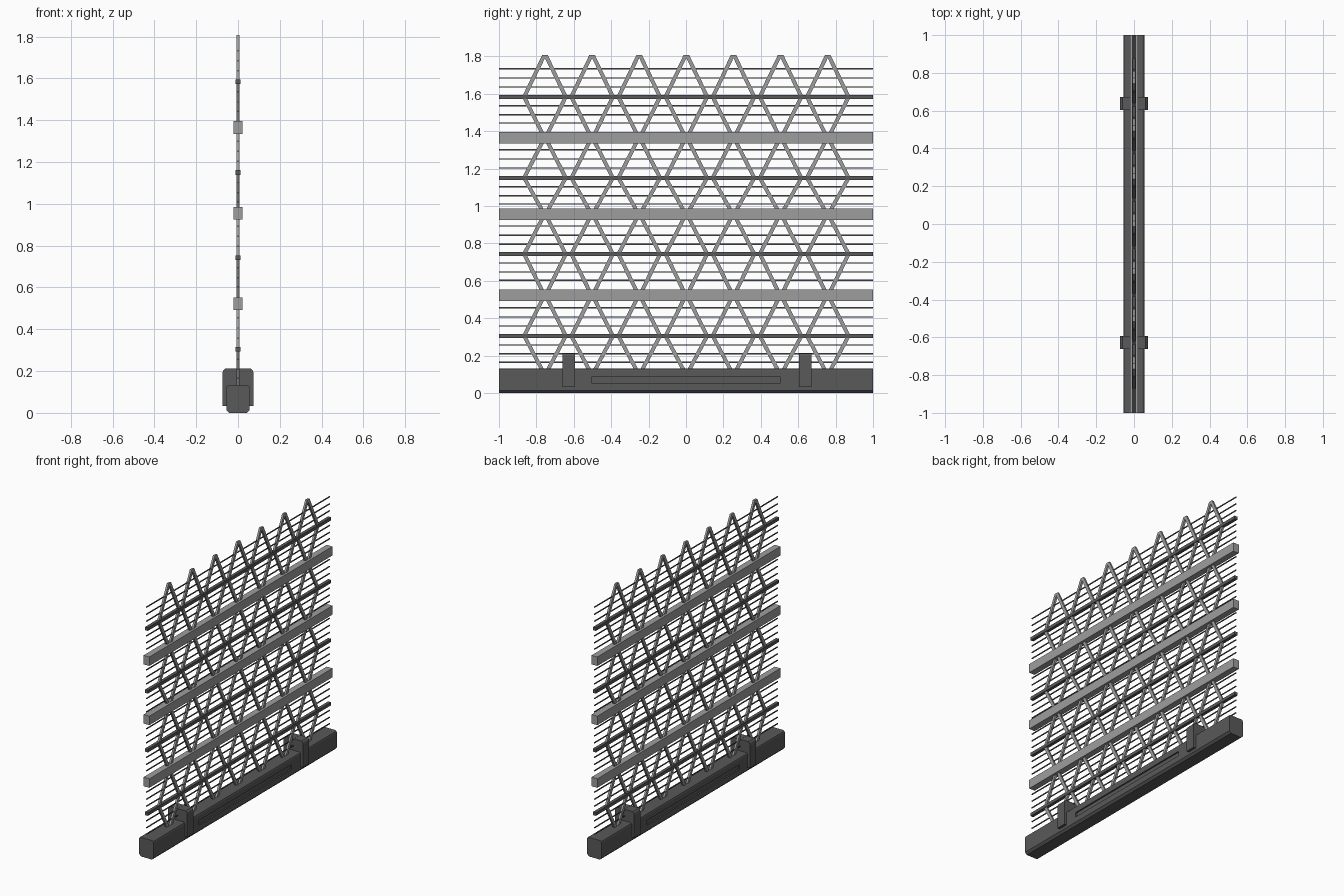
import bpy, bmesh

if "Cube" in bpy.data.objects:
    bpy.data.objects.remove(bpy.data.objects["Cube"])


def material(name, v):
    m = bpy.data.materials.new(name)
    m.diffuse_color = (v, v, v, 1)
    m.use_nodes = True
    m.node_tree.nodes["Principled BSDF"].inputs["Base Color"].default_value = m.diffuse_color
    return m


DARK = material("dark_grey", 0.10)
LIGHT = material("light_grey", 0.34)


def finish(name, bm, mat):
    bmesh.ops.recalc_face_normals(bm, faces=bm.faces)
    me = bpy.data.meshes.new(name)
    bm.to_mesh(me)
    bm.free()
    me.materials.append(mat)
    ob = bpy.data.objects.new(name, me)
    bpy.context.collection.objects.link(ob)
    return ob


def prism(bm, pts, offset):
    """Extrude a closed polygon along an offset vector."""
    face = bm.faces.new([bm.verts.new(p) for p in pts])
    ext = bmesh.ops.extrude_face_region(bm, geom=[face])
    # the source face is kept as the near cap if the operator removed it
    vs = [g for g in ext["geom"] if isinstance(g, bmesh.types.BMVert)]
    bmesh.ops.translate(bm, verts=vs, vec=offset)


def bar(name, half, y0, y1, mat):
    """Extrude a mirrored x/z half profile along y."""
    prof = half + [(-x, z) for x, z in reversed(half)]
    bm = bmesh.new()
    prism(bm, [(x, y0, z) for x, z in prof], (0, y1 - y0, 0))
    return finish(name, bm, mat)


def rail(name, z, hx, hz, mat):
    return bar(name, [(hx, z - hz), (hx, z + hz)], -1, 1, mat)


# chamfered base beam
base = bar("base_beam", [(0.042, 0), (0.056, 0.014), (0.056, 0.12), (0.053, 0.128),
                         (0.046, 0.132)], -1, 1, DARK)

# long shallow slots cut into both sides of the beam
for side, s in (("left", -1), ("right", 1)):
    bm = bmesh.new()
    x0, x1 = s * 0.046, s * 0.08
    prism(bm, [(x0, -0.505, 0.053), (x1, -0.505, 0.053),
               (x1, -0.505, 0.085), (x0, -0.505, 0.085)], (0, 1.01, 0))
    cutter = finish(f"slot_cutter_{side}", bm, DARK)
    cutter.hide_render = True
    cutter.hide_viewport = True
    mod = base.modifiers.new(f"slot_{side}", "BOOLEAN")
    mod.operation = "DIFFERENCE"
    mod.solver = "EXACT"
    mod.object = cutter

# clamps straddling the beam
for i, y in enumerate((-0.627, 0.638)):
    bar(f"clamp_{i + 1}", [(0.074, 0.033), (0.074, 0.19), (0.071, 0.203), (0.062, 0.212)],
        y - 0.034, y + 0.034, DARK)

# broad rails at the lattice nodes
for i, z in enumerate((0.522, 0.955, 1.364)):
    rail(f"broad_rail_{i + 1}", z, 0.022, 0.031, LIGHT)

# narrow rails through the diamond middles, with three wires on each side
for i, z in enumerate((0.305, 0.743, 1.15, 1.583)):
    rail(f"narrow_rail_{i + 1}", z, 0.011, 0.011, DARK)
    for j, d in enumerate((-0.14, -0.096, -0.048, 0.053, 0.101, 0.15)):
        rail(f"wire_{i + 1}_{j + 1}", z + d, 0.0025, 0.0035, DARK)

# diagonal lattice struts: zigzags mirrored about each column
levels = [0.10, 0.305, 0.522, 0.743, 0.955, 1.15, 1.364, 1.583, 1.808]
W, T = 0.0115, 0.007
for c in range(7):
    yc = (c - 3) * 0.252 + 0.002
    bm = bmesh.new()
    for s in (-1, 1):
        for k in range(8):
            a, b = (0.003, 0.111) if k % 2 == 0 else (0.111, 0.003)
            ya, yb, z0, z1 = yc + s * a, yc + s * b, levels[k], levels[k + 1]
            prism(bm, [(-T, ya - W, z0), (-T, ya + W, z0),
                       (-T, yb + W, z1), (-T, yb - W, z1)], (2 * T, 0, 0))
    finish(f"lattice_column_{c + 1}", bm, LIGHT)
